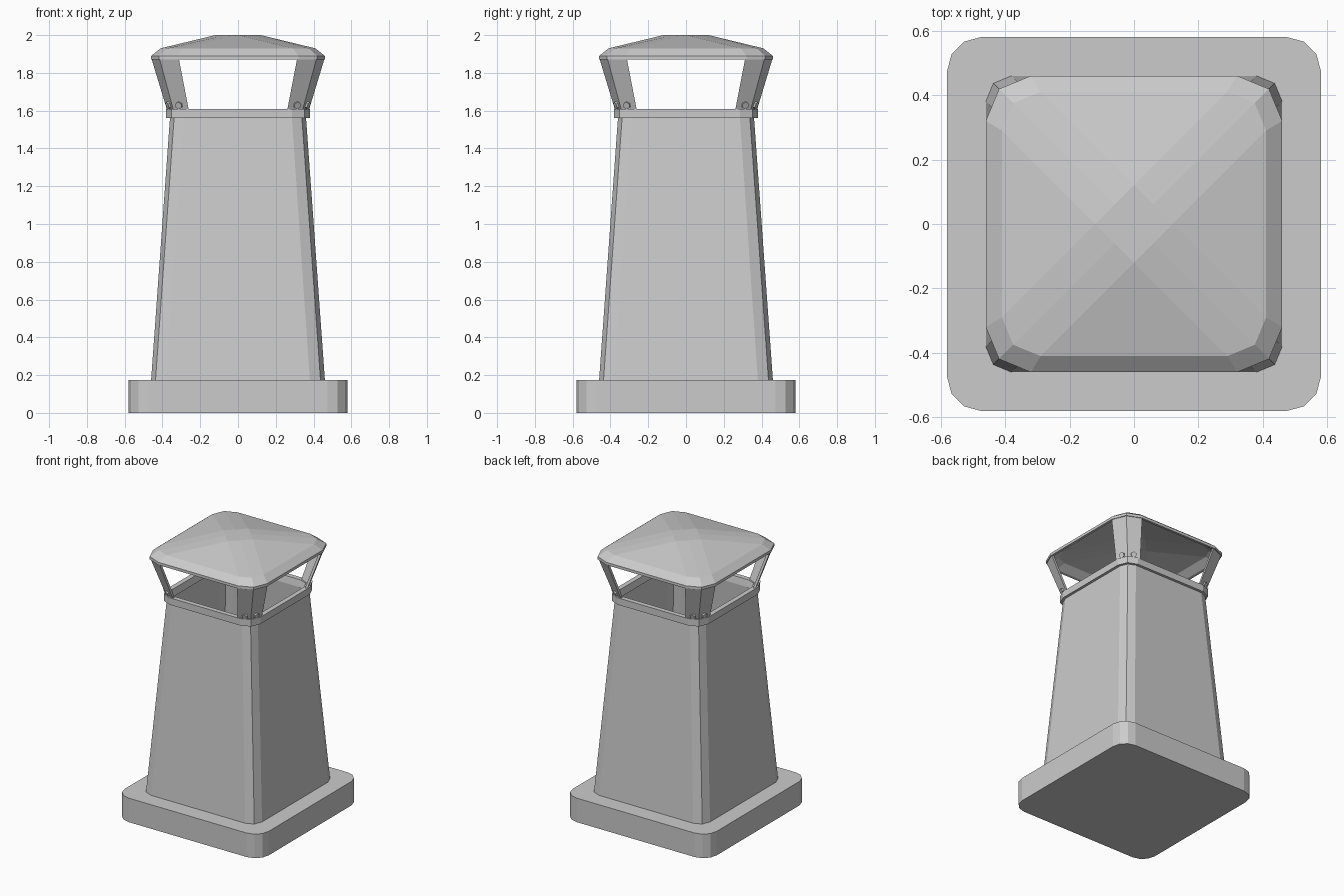
import bpy, bmesh, math
from mathutils import Vector, Matrix

if "Cube" in bpy.data.objects:
    bpy.data.objects.remove(bpy.data.objects["Cube"])


def corner(h, r, seg, straight=False):
    """Points of the +x+y corner of a rounded square, half size h."""
    if straight:
        a, b = Vector((h, h - r)), Vector((h - r, h))
        return [a.lerp(b, i / seg) for i in range(seg + 1)]
    return [Vector((h - r + r * math.cos(i * math.pi / 2 / seg),
                    h - r + r * math.sin(i * math.pi / 2 / seg))) for i in range(seg + 1)]


def ring(h, r, z, seg=2, straight=False):
    pts = []
    for q in range(4):
        rot = Matrix.Rotation(q * math.pi / 2, 2)
        pts += [(*(rot @ p), z) for p in corner(h, r, seg, straight)]
    return pts


def finish(name, bm):
    bmesh.ops.recalc_face_normals(bm, faces=bm.faces[:])
    me = bpy.data.meshes.new(name)
    bm.to_mesh(me)
    bm.free()
    ob = bpy.data.objects.new(name, me)
    bpy.context.collection.objects.link(ob)
    return ob


def loft(name, rings, closed=False):
    """Skin consecutive rings; cap the ends, or join last to first."""
    bm = bmesh.new()
    vs = [[bm.verts.new(p) for p in rg] for rg in rings]
    n = len(vs[0])
    pairs = list(zip(vs, vs[1:])) + ([(vs[-1], vs[0])] if closed else [])
    for a, b in pairs:
        for i in range(n):
            j = (i + 1) % n
            bm.faces.new((a[i], a[j], b[j], b[i]))
    if not closed:
        bm.faces.new(vs[0])
        bm.faces.new(vs[-1])
    return finish(name, bm)


# base slab
loft("base", [ring(0.58, 0.105, 0, 3), ring(0.58, 0.105, 0.175, 3)])

# hollow tapering shaft
loft("shaft", [ring(0.46, 0.08, 0.175), ring(0.36, 0.075, 1.565),
               ring(0.34, 0.065, 1.565), ring(0.44, 0.07, 0.175)], closed=True)

# collar around the top of the shaft
loft("collar", [ring(0.38, 0.095, 1.56), ring(0.38, 0.095, 1.61),
                ring(0.345, 0.08, 1.61), ring(0.335, 0.08, 1.56)], closed=True)

# domed roof shell: underside from the middle outwards, then the top
loft("roof", [ring(0.11, 0.11, 1.975, straight=True), ring(0.39, 0.11, 1.91),
              ring(0.44, 0.13, 1.872), ring(0.46, 0.14, 1.87), ring(0.46, 0.14, 1.89),
              ring(0.41, 0.12, 1.93), ring(0.12, 0.12, 2.0, straight=True)])

# flared corner posts, folded plates, each with two hexagonal bolts
LOW, HIGH = (0.376, 0.115, 1.605), (0.458, 0.145, 1.875)
T = 0.02


def post_section(h, r, z):
    out = corner(h, r, 2)
    inn = [Vector((h - T, h - r)), out[1] - Vector((T, T)) * 0.76, Vector((h - r, h - T))]
    return [Vector((*p, z)) for p in out + inn[::-1]]


low, high = post_section(*LOW), post_section(*HIGH)
for q, side in enumerate(("back_right", "back_left", "front_left", "front_right")):
    turn = Matrix.Rotation(q * math.pi / 2, 4, 'Z')
    loft("post_" + side, [[turn @ p for p in low], [turn @ p for p in high]])
    for i in range(2):
        a, b, c = low[i], low[i + 1], high[i]
        normal = (b - a).cross(c - a).normalized()
        centre = a.lerp(b, 0.55 if i == 0 else 0.45)
        up = (high[i] + high[i + 1] - a - b) / 2
        centre = centre + up * (0.025 / up.z)
        bm = bmesh.new()
        bmesh.ops.create_cone(bm, cap_ends=True, segments=6, radius1=0.02,
                              radius2=0.02, depth=0.022)
        place = Matrix.Translation(centre) @ normal.to_track_quat('Z', 'Y').to_matrix().to_4x4()
        bm.transform(turn @ place)
        finish(f"bolt_{side}_{i + 1}", bm)
